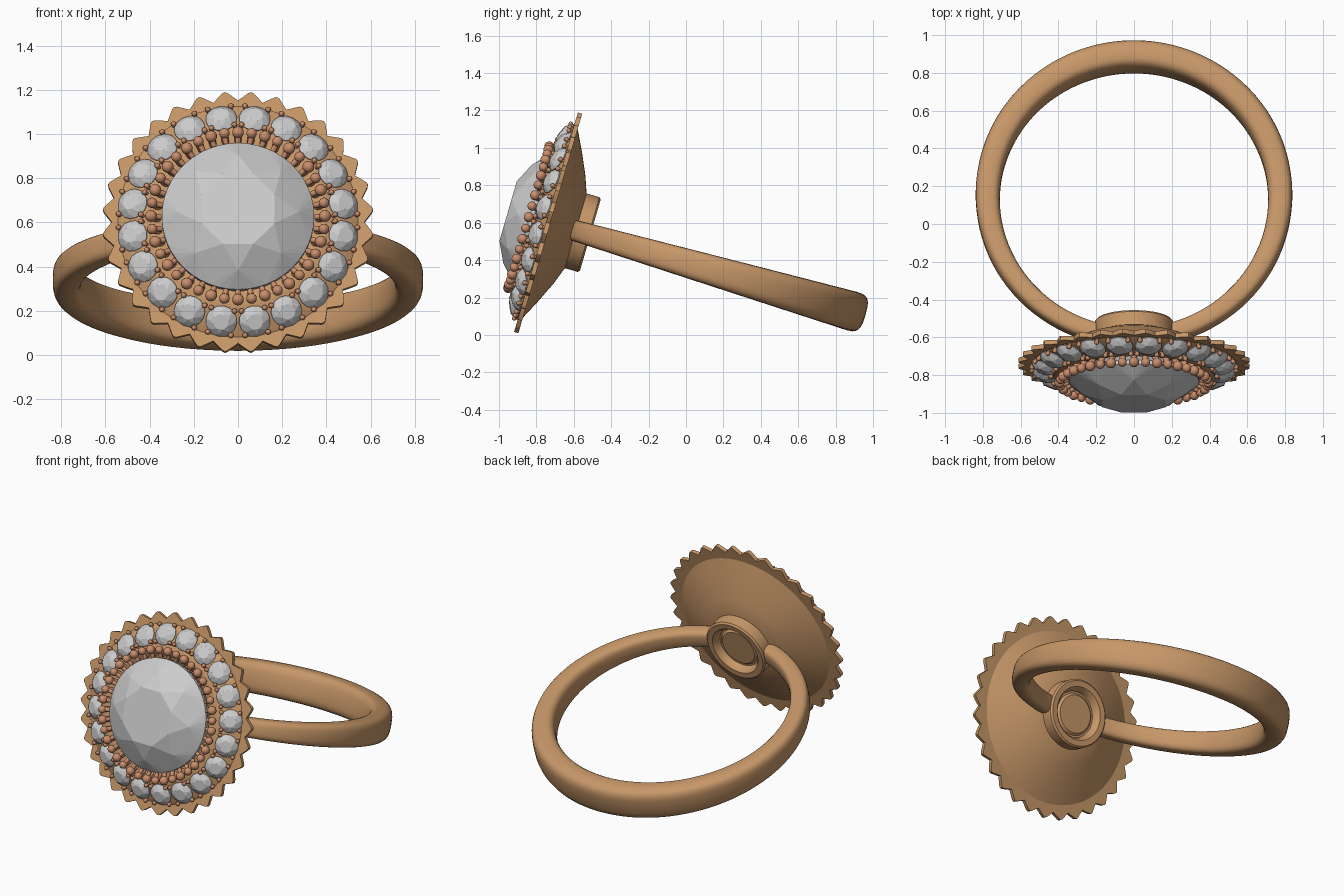
import bpy, bmesh
from math import sin, cos, pi, radians, copysign
from mathutils import Matrix, Vector

if "Cube" in bpy.data.objects:
    bpy.data.objects.remove(bpy.data.objects["Cube"])

# Local frame: x across, y up the head, z out of the head; the whole ring leans back
FRAME = Matrix.Rotation(radians(73.8), 4, 'X') @ Matrix.Translation((0, 0, 0))
FRAME = Matrix.Translation(FRAME.to_3x3() @ Vector((0, 0.37, 0))) @ FRAME


def material(name, color):
    m = bpy.data.materials.new(name)
    m.diffuse_color = color
    m.use_nodes = True
    m.node_tree.nodes["Principled BSDF"].inputs["Base Color"].default_value = m.diffuse_color
    return m


GOLD = material("gold", (0.57, 0.31, 0.14, 1))
ROSE = material("rose_gold", (0.58, 0.27, 0.15, 1))


def finish(name, bm, mat=None, smooth=35):
    bmesh.ops.recalc_face_normals(bm, faces=bm.faces[:])
    mesh = bpy.data.meshes.new(name)
    bm.transform(FRAME)
    bm.to_mesh(mesh)
    bm.free()
    ob = bpy.data.objects.new(name, mesh)
    bpy.context.collection.objects.link(ob)
    if mat:
        mesh.materials.append(mat)
    if smooth:
        bpy.ops.object.select_all(action='DESELECT')
        ob.select_set(True)
        bpy.context.view_layer.objects.active = ob
        bpy.ops.object.shade_smooth_by_angle(angle=radians(smooth))
    return ob


def bridge(bm, a, b):
    n = len(a)
    for i in range(n):
        bm.faces.new((a[i], a[(i + 1) % n], b[(i + 1) % n], b[i]))


def lathe(name, profile, n=96, cap=True):
    bm = bmesh.new()
    rings = [[bm.verts.new((r * cos(2 * pi * i / n), r * sin(2 * pi * i / n), z))
              for i in range(n)] for r, z in profile]
    for a, b in zip(rings, rings[1:]):
        bridge(bm, a, b)
    if cap:
        bm.faces.new(rings[0])
        bm.faces.new(rings[-1])
    return finish(name, bm, GOLD)


def polar(r, ang, z):
    return Vector((r * sin(ang), r * cos(ang), z))


def gem(bm, R, crown, depth, n, mat):
    # Round brilliant cut: hull of table, crown, girdle and pavilion rings
    pts = []
    for count, r, z, off in ((8, 0.52, crown, 0.5), (8, 0.79, crown * 0.6, 0),
                             (n, 1, 0.03 * R, 0), (n, 1, -0.03 * R, 0),
                             (8, 0.5, -depth * 0.55, 0), (8, 0.05, -depth, 0)):
        for i in range(count):
            pts.append(bm.verts.new(mat @ polar(r * R, 2 * pi * (i + off) / count, z)))
    bmesh.ops.convex_hull(bm, input=pts)


def bead(bm, p, r, seg=12):
    bmesh.ops.create_uvsphere(bm, u_segments=seg, v_segments=seg // 2 + 2, radius=r,
                              matrix=Matrix.Translation(p))


def post(bm, a, b, r):
    d = b - a
    m = Matrix.Translation((a + b) / 2) @ d.to_track_quat('Z', 'Y').to_matrix().to_4x4()
    bmesh.ops.create_cone(bm, cap_ends=True, segments=10, radius1=r, radius2=r,
                          depth=d.length, matrix=m)


# Band: rounded section, wider and thicker toward the back
bm = bmesh.new()
rings = []
STEPS, SEC = 96, 24
for s in range(STEPS + 1):
    a = radians(13 + 334 * s / STEPS)
    half_w = 0.081 - 0.025 * cos(a)
    thick = 0.128 - 0.028 * cos(a)
    ring = []
    for k in range(SEC):
        t = 2 * pi * k / SEC
        cx = copysign(abs(cos(t)) ** 0.62, cos(t))
        cy = copysign(abs(sin(t)) ** 0.62, sin(t))
        r = 0.71 + thick / 2 * (1 + cx)
        ring.append(bm.verts.new((r * sin(a), half_w * cy, -0.026 + r * cos(a))))
    rings.append(ring)
for a, b in zip(rings, rings[1:]):
    bridge(bm, a, b)
bm.faces.new(rings[0])
bm.faces.new(rings[-1])
finish("band", bm, GOLD, 50)

# Hub with recessed back, and conical underside of the head
lathe("hub", [(0.02, 0.675), (0.115, 0.675), (0.128, 0.688), (0.14, 0.688), (0.15, 0.655),
              (0.163, 0.642), (0.198, 0.64), (0.208, 0.65), (0.208, 0.76)])
lathe("head_cone", [(0.19, 0.715), (0.30, 0.755), (0.42, 0.81), (0.535, 0.868)])

# Toothed rim plate
bm = bmesh.new()
TEETH = 32
outline = ((-0.5, 0.572), (-0.1, 0.609), (0, 0.614), (0.1, 0.609))
layers = []
for z in (0.863, 0.887):
    layers.append([bm.verts.new(polar(r, 2 * pi * (i + 0.5 + o) / TEETH, z))
                   for i in range(TEETH) for o, r in outline])
bridge(bm, *layers)
for l in layers:
    bm.faces.new(l)
finish("toothed_rim", bm, GOLD, 30)

# Sloped seat under the halo and cup under the centre stone
lathe("halo_seat", [(0.55, 0.88), (0.54, 0.89), (0.41, 0.942), (0.385, 0.945),
                    (0.34, 0.935), (0.30, 0.89)])

# Centre stone
bm = bmesh.new()
gem(bm, 0.345, 0.13, 0.20, 48, Matrix.Translation((0, 0, 0.968)))
finish("centre_stone", bm, None, 0)

# Claws with round tips around the centre stone
bm = bmesh.new()
for i in range(40):
    a = 2 * pi * i / 40
    tip = polar(0.394, a, 0.983)
    post(bm, polar(0.345, a, 0.90), tip, 0.017)
    post(bm, polar(0.35, a, 0.965), tip, 0.013)
    bead(bm, tip, 0.027 if i % 2 == 0 else 0.024, 14)
finish("centre_claws", bm, ROSE, 50)

# Halo of 20 small stones tilted outward, each held by four tiny claws
stones, claws = bmesh.new(), bmesh.new()
for i in range(20):
    a = 2 * pi * (i + 0.5) / 20
    m = (Matrix.Rotation(-a, 4, 'Z') @ Matrix.Translation((0, 0.483, 0.918))
         @ Matrix.Rotation(radians(-24), 4, 'X'))
    gem(stones, 0.071, 0.03, 0.04, 16, m)
    for sx in (-1, 1):
        for sy in (-1, 1):
            top = m @ Vector((0.053 * sx, 0.056 * sy, 0.012))
            post(claws, m @ Vector((0.055 * sx, 0.058 * sy, -0.03)), top, 0.009)
            bead(claws, top, 0.013, 8)
finish("halo_stones", stones, None, 0)
finish("halo_claws", claws, ROSE, 50)
